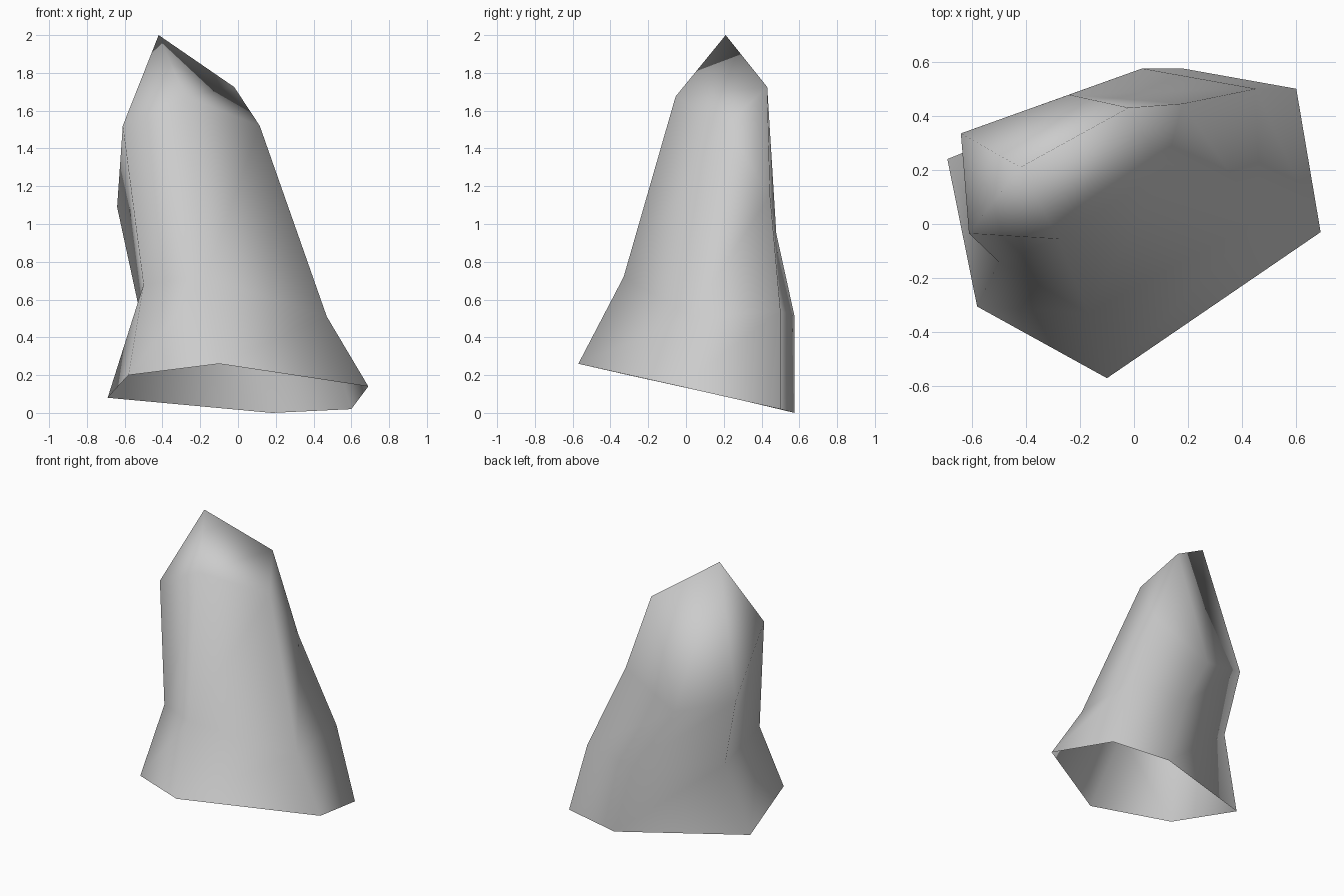
import bpy
import bmesh

if "Cube" in bpy.data.objects:
    bpy.data.objects.remove(bpy.data.objects["Cube"], do_unlink=True)

# Stone material
stone = bpy.data.materials.new("light_grey_stone")
stone.use_nodes = True
colour = (0.6, 0.6, 0.6, 1)
stone.diffuse_color = colour
stone.node_tree.nodes["Principled BSDF"].inputs["Base Color"].default_value = colour

# Six-sided cross-sections, counterclockwise from the back left corner
foot = [(-.69, .24, .08), (-.58, -.305, .20), (-.10, -.57, .26),
        (.69, -.03, .14), (.60, .50, .02), (.18, .575, 0)]
waist = [(-.53, .305, .58), (-.50, -.14, .68), (-.17, -.33, .72),
         (.47, .02, .51), (.45, .50, .54), (.03, .575, .51)]
shoulder = [(-.64, .335, 1.09), (-.61, -.035, 1.52), (-.28, -.055, 1.675),
            (.115, .205, 1.52), (.18, .445, 1.15), (-.24, .478, .95)]

bm = bmesh.new()
rings = [[bm.verts.new(p) for p in ring] for ring in (foot, waist, shoulder)]

# Side walls, open at the bottom
for low, high in zip(rings, rings[1:]):
    for i in range(len(low)):
        j = (i + 1) % len(low)
        bm.faces.new((low[i], low[j], high[j], high[i]))

# Slanted cap with a ridge running from the peak down to the back
peak = bm.verts.new((-.42, .21, 2))
ridge = bm.verts.new((-.02, .43, 1.725))
a, b, c, d, e, f = rings[-1]
for face in ((a, b, peak), (b, c, peak), (c, d, ridge, peak),
             (d, e, ridge), (e, f, ridge), (f, a, peak, ridge)):
    bm.faces.new(face)

for face in bm.faces:
    face.smooth = True

mesh = bpy.data.meshes.new("rock_shell")
bm.to_mesh(mesh)
bm.free()
mesh.materials.append(stone)
rock = bpy.data.objects.new("rock_shell", mesh)
bpy.context.collection.objects.link(rock)
